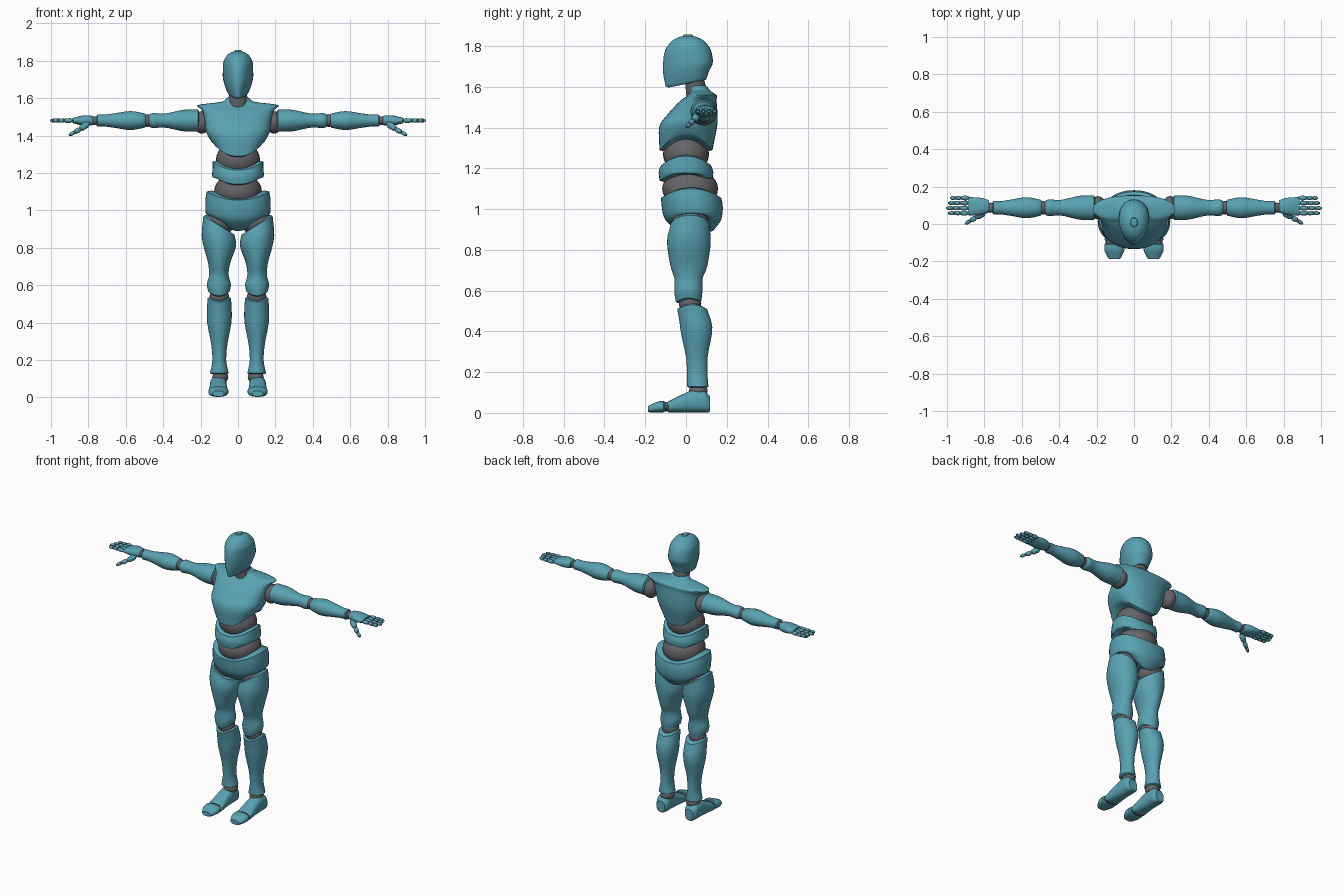
import bpy, bmesh, math
from mathutils import Matrix, Vector

if "Cube" in bpy.data.objects:
    bpy.data.objects.remove(bpy.data.objects["Cube"], do_unlink=True)


def material(name, rgb):
    mat = bpy.data.materials.new(name)
    mat.use_nodes = True
    mat.diffuse_color = (*rgb, 1)
    mat.node_tree.nodes["Principled BSDF"].inputs["Base Color"].default_value = (*rgb, 1)
    return mat


SHELL = material("teal_shell", (.1, .36, .45))
JOINT = material("grey_joint", (.13, .13, .14))
ARM_Y, ARM_Z = .087, 1.48
parts = []


def finish(name, bm, mat, side):
    """Mirror to the wanted side, fix normals and link the object."""
    for vert in bm.verts:
        vert.co.x *= side
    bmesh.ops.recalc_face_normals(bm, faces=bm.faces)
    mesh = bpy.data.meshes.new(name)
    bm.to_mesh(mesh)
    bm.free()
    mesh.materials.append(mat)
    obj = bpy.data.objects.new(name, mesh)
    bpy.context.collection.objects.link(obj)
    parts.append(obj)


def refine(rings, steps):
    """Smooth interpolation between cross-sections without overshoot."""
    rings = [Vector(ring) for ring in rings]
    delta = [after - before for before, after in zip(rings, rings[1:])]

    def slope(i):
        before, after = delta[max(i - 1, 0)], delta[min(i, len(delta) - 1)]
        return Vector([0 if d * e <= 0 else math.copysign(min(abs(d + e) / 2, 3 * abs(d), 3 * abs(e)), d)
                       for d, e in zip(before, after)])

    out = []
    for i, step in enumerate(delta):
        start, end = slope(i), slope(i + 1)
        for j in range(steps):
            t = j / steps
            bend = 3 * step - 2 * start - end
            out.append(rings[i] + start * t + bend * t ** 2 + (start + end - 2 * step) * t ** 3)
    return out + [rings[-1]]


def lip(ring, push):
    """Smaller ring just past an end, which rounds the rim."""
    pos, ra, rb, cb = ring
    return Vector((pos + push, ra * .85, rb * .85, cb))


def loft(name, axis, rings, mat=SHELL, side=1, centre=0, power=2, segs=32, steps=4,
         low_arch=0, high_arch=0, high_lean=0, low_tilt=0, taper=0, matrix=None):
    """Rings hold position, half width, half depth and depth centre."""
    rings = refine(rings, steps)
    first, last = rings[0][0], rings[-1][0]
    rings = [lip(rings[0], -.006), *rings, lip(rings[-1], .006)]
    bm = bmesh.new()
    loops = []
    for pos, ra, rb, cb in rings:
        up = min(max((pos - first) / (last - first), 0), 1)
        top, bottom = up ** 3, (1 - up) ** 3
        loop = []
        for i in range(segs):
            angle = math.tau * i / segs
            c, s = math.cos(angle), math.sin(angle)
            a = ra * math.copysign(abs(c) ** (2 / power), c) * (1 + taper * s * (1 - up))
            b = rb * math.copysign(abs(s) ** (2 / power), s)
            height = pos + (low_arch * bottom + high_arch * top) * c * c
            height += high_lean * top * c + low_tilt * bottom * s
            a, b = centre + a, cb + b
            loop.append(bm.verts.new({"x": (height, a, b), "y": (a, height, b), "z": (a, b, height)}[axis]))
        loops.append(loop)
    for low, high in zip(loops, loops[1:]):
        for i in range(segs):
            bm.faces.new((low[i - 1], low[i], high[i], high[i - 1]))
    for loop in (loops[0], loops[-1]):
        hub = bm.verts.new(sum((vert.co for vert in loop), Vector()) / segs)
        for i in range(segs):
            bm.faces.new((loop[i - 1], loop[i], hub))
    if matrix:
        bm.transform(matrix)
    finish(name, bm, mat, side)


def ball(name, centre, radii, side=1, segs=28):
    bm = bmesh.new()
    bmesh.ops.create_uvsphere(bm, u_segments=segs, v_segments=segs // 2, radius=1,
                              matrix=Matrix.Translation(centre) @ Matrix.Diagonal((*radii, 1)))
    finish(name, bm, JOINT, side)


def digit_chain(name, points, radius, shrink, side):
    """Finger or thumb: a small joint ball and a rounded segment per step."""
    for i, (start, end) in enumerate(zip(points, points[1:])):
        way = Vector(end) - Vector(start)
        turn = way.to_track_quat("X", "Z").to_matrix().to_4x4()
        ball(f"{name}_joint_{i}", start, [.009] * 3, side, segs=12)
        rings = [(way.length * t, radius * r, radius * r, 0)
                 for t, r in ((.1, .7), (.25, 1), (.8, .9), (.9, .6))]
        loft(f"{name}_segment_{i}", "x", rings, side=side, segs=12, steps=2,
             matrix=Matrix.Translation(start) @ turn)
        radius *= shrink


def arm_piece(name, profile, side):
    """Slightly flattened sleeve along the arm line, from (x, radius) pairs."""
    rings = [(x, r, r * .9, ARM_Z) for x, r in profile]
    loft(name, "x", rings, side=side, centre=ARM_Y)


def foot_piece(name, profile, side):
    """Sole-on-ground solid along y, from (y, half width, half height)."""
    rings = [(y, wide, high, high + .003) for y, wide, high in profile]
    loft(name, "y", rings, side=side, centre=.105, power=2.5)


# Head and neck
loft("head", "z", [(1.62, .05, .1, 0), (1.66, .066, .11, 0), (1.72, .08, .122, .01),
                   (1.78, .08, .112, .01), (1.82, .065, .085, .01),
                   (1.84, .045, .055, .01), (1.85, .02, .025, .01)],
     low_tilt=.017, taper=.4)
loft("neck", "z", [(1.52, .055, .055, .06), (1.68, .045, .045, .035)], JOINT)

# Chest shell with arched lower rim and overhanging shoulders
loft("chest", "z", [(1.29, .135, .13, 0), (1.4, .17, .142, .01), (1.46, .176, .125, .03),
                    (1.53, .19, .09, .06), (1.56, .22, .07, .08),
                    (1.58, .09, .05, .07), (1.6, .06, .045, .06)],
     power=2.3, segs=40, low_arch=.07)

# Abdomen, waist band and pelvis
ball("abdomen_joint", (0, 0, 1.27), (.118, .113, .1))
loft("waist_band", "z", [(1.14, .13, .13, 0), (1.18, .138, .134, 0), (1.215, .135, .123, 0)],
     power=2.2, low_arch=.04, high_arch=.045)
ball("waist_joint", (0, .02, 1.1), (.128, .137, .1))
loft("pelvis", "z", [(.895, .14, .09, .045), (.95, .17, .138, .035),
                     (1.02, .175, .15, .03), (1.055, .168, .148, .025)],
     power=2.2, segs=40, low_arch=.1, high_arch=.045)

for side, word in ((1, "left_"), (-1, "right_")):
    # Leg
    ball(word + "hip", (.1, .02, .935), (.08, .088, .075), side)
    loft(word + "thigh", "z", [(.545, .057, .062, .012), (.59, .064, .068, .012),
                               (.65, .052, .068, .012), (.72, .06, .09, .014),
                               (.84, .092, .107, .014), (.92, .083, .096, .02)],
         side=side, centre=.102, low_arch=.02, high_lean=.05)
    ball(word + "knee", (.1, .02, .537), (.052, .055, .05), side)
    loft(word + "shin", "z", [(.13, .05, .053, .057), (.2, .037, .05, .055),
                              (.28, .043, .054, .053), (.42, .067, .079, .05),
                              (.51, .063, .073, .03)],
         side=side, centre=.1, high_arch=.02)
    ball(word + "ankle", (.095, .06, .108), (.043, .046, .034), side)

    # Foot
    foot_piece(word + "foot", [(-.085, .052, .027), (0, .046, .048), (.05, .045, .056),
                               (.09, .044, .053), (.112, .035, .042)], side)
    ball(word + "toe_joint", (.108, -.098, .03), (.046, .02, .023), side)
    foot_piece(word + "toe", [(-.18, .035, .017), (-.14, .053, .026), (-.11, .054, .028)], side)

    # Arm
    ball(word + "shoulder", (.193, ARM_Y, ARM_Z - .01), (.045, .062, .06), side)
    arm_piece(word + "upper_arm", [(.215, .066), (.28, .065), (.4, .041), (.45, .045), (.47, .04)], side)
    ball(word + "elbow", (.486, ARM_Y, ARM_Z), (.03, .036, .034), side)
    arm_piece(word + "forearm", [(.5, .043), (.575, .056), (.66, .043), (.72, .035), (.75, .036)], side)
    ball(word + "wrist", (.766, ARM_Y, ARM_Z), (.024, .027, .023), side)

    # Hand
    loft(word + "palm", "x", [(.78, .035, .026, ARM_Z), (.82, .046, .028, ARM_Z),
                              (.88, .05, .015, ARM_Z)], side=side, centre=.094, power=2.4)
    for i, finger in enumerate(("index", "middle", "ring", "little")):
        reach = .115 - .01 * abs(i - 1)
        points = [(.886 + reach * (k / 3) ** .8, .058 + .027 * i, ARM_Z) for k in range(4)]
        digit_chain(word + finger + "_finger", points, .0125, .92, side)
    digit_chain(word + "thumb", [(.8, .06, 1.465), (.845, .035, 1.433), (.875, .017, 1.417),
                                 (.9, .003, 1.403)], .018, .78, side)

# Smooth shading with crisp rims
bpy.ops.object.select_all(action="DESELECT")
for obj in parts:
    obj.select_set(True)
bpy.context.view_layer.objects.active = parts[0]
bpy.ops.object.shade_smooth_by_angle(angle=math.radians(40))
